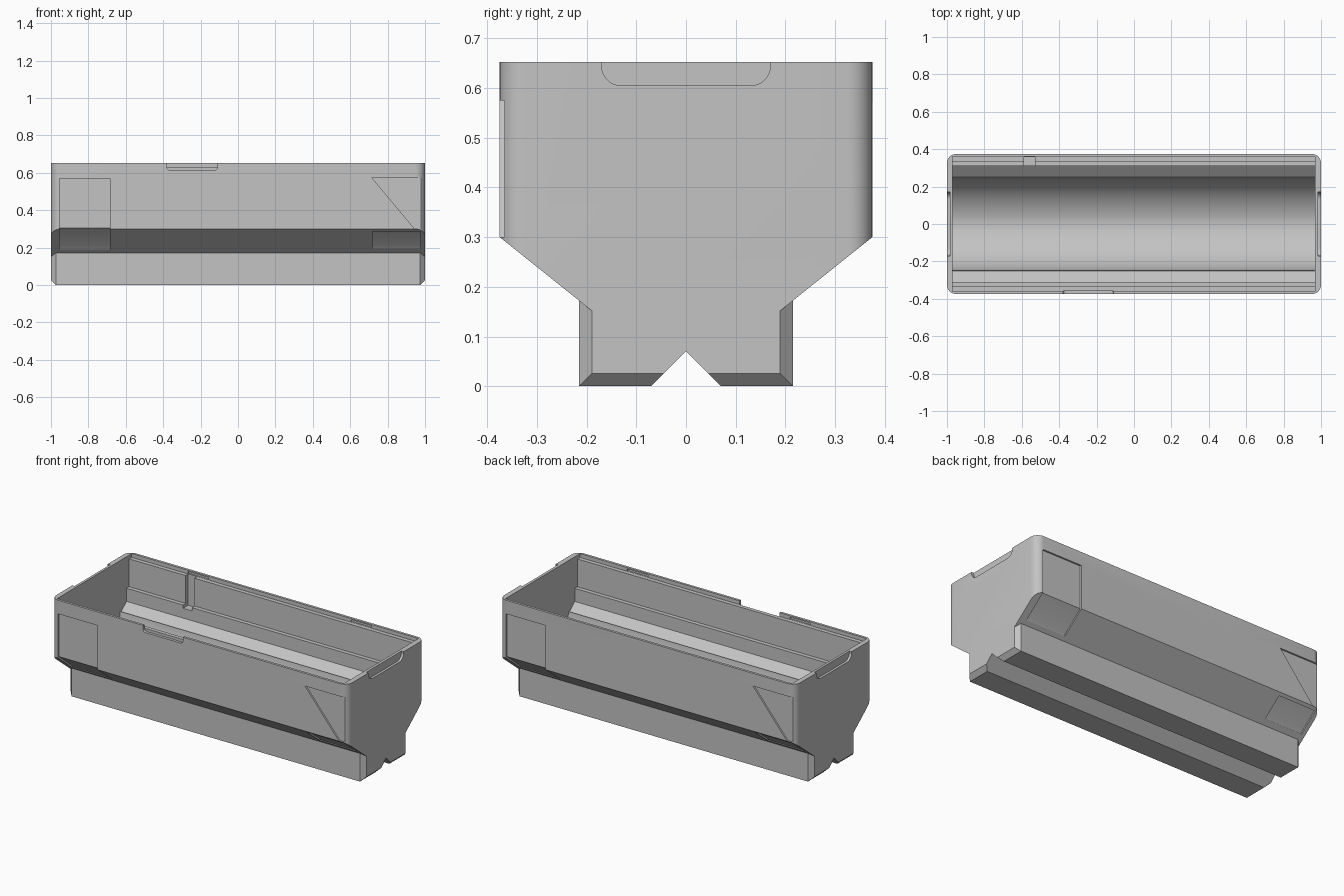
import bpy, bmesh, math
from mathutils import Vector

cube = bpy.data.objects.get("Cube")
if cube:
    bpy.data.objects.remove(cube, do_unlink=True)

grey = bpy.data.materials.new("plain_grey")
grey.use_nodes = True
GREY = (0.55, 0.55, 0.55, 1)
grey.diffuse_color = GREY
grey.node_tree.nodes["Principled BSDF"].inputs["Base Color"].default_value = GREY


def prism(name, outline, axis, low, high):
    """Extrude a 2D outline along x, y or z."""
    place = {"x": lambda u, v, t: (t, u, v),
             "y": lambda u, v, t: (u, t, v),
             "z": lambda u, v, t: (u, v, t)}[axis]
    bm = bmesh.new()
    face = bm.faces.new([bm.verts.new(place(u, v, low)) for u, v in outline])
    grown = bmesh.ops.extrude_face_region(bm, geom=[face])
    moved = [g for g in grown["geom"] if isinstance(g, bmesh.types.BMVert)]
    bmesh.ops.translate(bm, verts=moved, vec=Vector(place(0, 0, high - low)))
    bmesh.ops.recalc_face_normals(bm, faces=bm.faces)
    mesh = bpy.data.meshes.new(name)
    bm.to_mesh(mesh)
    bm.free()
    mesh.materials.append(grey)
    obj = bpy.data.objects.new(name, mesh)
    bpy.context.collection.objects.link(obj)
    return obj


def combine(target, tool, operation="DIFFERENCE"):
    mod = target.modifiers.new("shape", "BOOLEAN")
    mod.operation, mod.solver, mod.object = operation, "EXACT", tool
    bpy.context.view_layer.objects.active = target
    bpy.ops.object.modifier_apply(modifier=mod.name)
    bpy.data.objects.remove(tool, do_unlink=True)


def rounded(u0, v0, u1, v1, r, steps=8):
    """Rounded rectangle outline."""
    points = []
    for i, (cu, cv) in enumerate([(u1 - r, v1 - r), (u0 + r, v1 - r),
                                  (u0 + r, v0 + r), (u1 - r, v0 + r)]):
        for k in range(steps + 1):
            a = math.pi / 2 * (i + k / steps)
            points.append((cu + r * math.cos(a), cv + r * math.sin(a)))
    return points


def mirrored(half):
    """Close a half profile across the middle."""
    return half + [(-u, v) for u, v in reversed(half)]


def turned(outline, s):
    return [(s * u, v) for u, v in outline]


# Upper body with tapered underside and rounded upright corners
body = prism("tray_body", mirrored([(.375, .653), (.375, .30), (.19, .152)]), "x", -1, 1)
combine(body, prism("corner_shape", rounded(-1, -.375, 1, .375, .05), "z", -.1, .8), "INTERSECT")

# Base with chamfered end edges
c = .026
corner = [(1, .215 - c), (1 - c, .215)]
half = corner + [(-x, y) for x, y in reversed(corner)]
base = prism("base", half + [(x, -y) for x, y in reversed(half)], "z", 0, .172)
combine(base, prism("end_chamfer", mirrored([(1.01, .3), (1.01, c + .01), (1 - c, 0),
                                             (1 - c, -.1)]), "y", -.3, .3), "INTERSECT")
combine(body, base, "UNION")

# V groove along the underside
combine(body, prism("groove", [(-.08, -.01), (.08, -.01), (0, .07)], "x", -1.1, 1.1))

# Stepped cavity ending in a round trough
cavity = [(.36, .75), (.36, .63), (.335, .63), (.335, .46), (.31, .46), (.31, .38), (.25, .33)]
for k in range(1, 21):
    a = math.radians(4.5 * k)
    cavity.append((.25 * math.cos(a), .335 + .025 * math.cos(a) - .225 * math.sin(a)))
combine(body, prism("cavity", mirrored(cavity[:-1]), "x", -.97, .968))

# Outer recesses, repeated half a turn round on the back
for s in (1, -1):
    x0, x1 = sorted((-.955 * s, -.685 * s))
    wrap = [(-.365, .57), (-.365, .3045), (-.245, .2085), (-.23, .19), (-.5, .19), (-.5, .57)]
    combine(body, prism("square_recess", turned(wrap, s), "x", x0, x1))
    wedge = [(.715, .575), (1.1, .575), (1.1, .30), (.945, .30)]
    y0, y1 = sorted((-.365 * s, -.5 * s))
    combine(body, prism("triangle_recess", turned(wedge, s), "y", y0, y1))
    x0, x1 = sorted((.72 * s, .975 * s))
    under = [(-.355, .2965), (-.25, .2125), (-.235, .195), (-.5, .195), (-.5, .284), (-.36, .284)]
    combine(body, prism("lower_recess", turned(under, s), "x", x0, x1))

# Thumb notches in both ends
for s in (1, -1):
    x0, x1 = sorted((.985 * s, 1.1 * s))
    combine(body, prism("end_notch", rounded(-.17, .605, .17, .8, .04), "x", x0, x1))

# Notch in the front rim
combine(body, prism("front_notch", rounded(-.38, .613, -.11, .8, .018), "y", -.5, -.359))

# Upright slot in the back wall
combine(body, prism("wall_slot", [(-.588, .30), (-.528, .30), (-.528, .359), (-.588, .359)],
                    "z", .44, .8))

# Small clip slots inside the long rims
for s in (1, -1):
    for x in (-.52, .58):
        y0, y1 = sorted((.35 * s, .368 * s))
        combine(body, prism("clip_slot", [(x - .07, .631), (x + .07, .631),
                                          (x + .07, .645), (x - .07, .645)], "y", y0, y1))

bpy.ops.object.select_all(action="DESELECT")
body.select_set(True)
bpy.context.view_layer.objects.active = body
bpy.ops.object.shade_smooth_by_angle(angle=math.radians(25))
